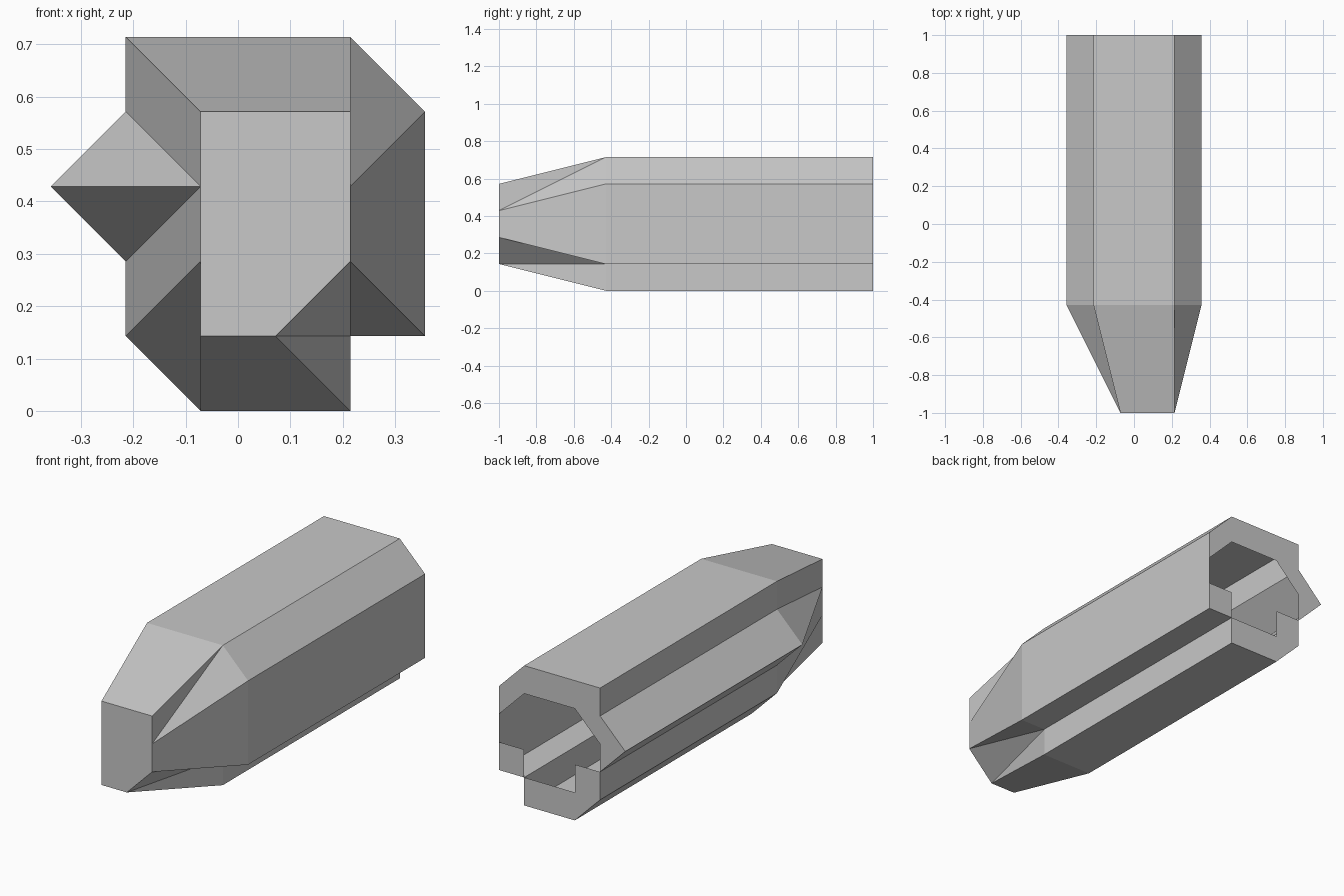
import bpy

cube = bpy.data.objects.get("Cube")
if cube:
    bpy.data.objects.remove(cube, do_unlink=True)

U = 1 / 7                        # module of the design
BACK, SHOULDER, TIP = 1.0, -3 * U, -1.0

grey = bpy.data.materials.new("plain grey")
grey.use_nodes = True
colour = (0.58, 0.58, 0.58, 1)
grey.diffuse_color = colour
grey.node_tree.nodes["Principled BSDF"].inputs["Base Color"].default_value = colour


def ring(points, y):
    """Place a profile, given in modules, at depth y."""
    return [(x * U, y, z * U) for x, z in points]


def make(name, faces):
    """Build an object from polygons, sharing equal corners."""
    index, polys = {}, []
    for face in faces:
        corners = list(dict.fromkeys(face))
        if len(corners) > 2:
            polys.append([index.setdefault(c, len(index)) for c in corners])
    mesh = bpy.data.meshes.new(name)
    mesh.from_pydata(list(index), [], polys)
    mesh.materials.append(grey)
    obj = bpy.data.objects.new(name, mesh)
    bpy.context.collection.objects.link(obj)


# Outer profile and the matching, smaller profile at the tip
outer = [(-1.5, 5), (1.5, 5), (2.5, 4), (2.5, 1), (1.5, 1), (1.5, 0),
         (-.5, 0), (-1.5, 1), (-1.5, 2), (-2.5, 3), (-1.5, 4)]
inner = [(-.5, 4), (1.5, 4), (1.5, 3), (1.5, 2), (.5, 1), (.5, 1),
         (-.5, 1), (-.5, 2), (-.5, 3), (-.5, 3), (-.5, 3)]
count = len(outer)
back, mid, tip = ring(outer, BACK), ring(outer, SHOULDER), ring(inner, TIP)

# Straight hollow body
make("body_shell", [(mid[i], mid[(i + 1) % count], back[(i + 1) % count], back[i])
                    for i in range(count)])

# Faceted nose; the notch facet folds along the other diagonal
nose = []
for i in range(count):
    j = (i + 1) % count
    if outer[i] == (2.5, 1):
        nose += [(tip[i], tip[j], mid[j]), (tip[i], mid[j], mid[i])]
    else:
        nose += [(tip[i], tip[j], mid[i]), (tip[j], mid[j], mid[i])]
nose.append(tip[::-1])
make("nose", nose)

# Flat rim plates around the open back
upper_rim = [(-1.5, 5), (1.5, 5), (2.5, 4), (2.5, 3), (1.5, 4), (-.5, 4),
             (-1.5, 3), (-1.5, 2), (-2.5, 3), (-1.5, 4)]
side_rim = [(1.5, 2), (2.5, 2), (2.5, 1), (1.5, 1)]
lower_rim = [(-1.5, 2), (-.5, 2), (-.5, 1), (1.5, 1), (1.5, 0), (-.5, 0), (-1.5, 1)]
for name, points in (("upper_rim", upper_rim), ("side_rim", side_rim),
                     ("lower_rim", lower_rim)):
    make(name, [ring(points, BACK)])
